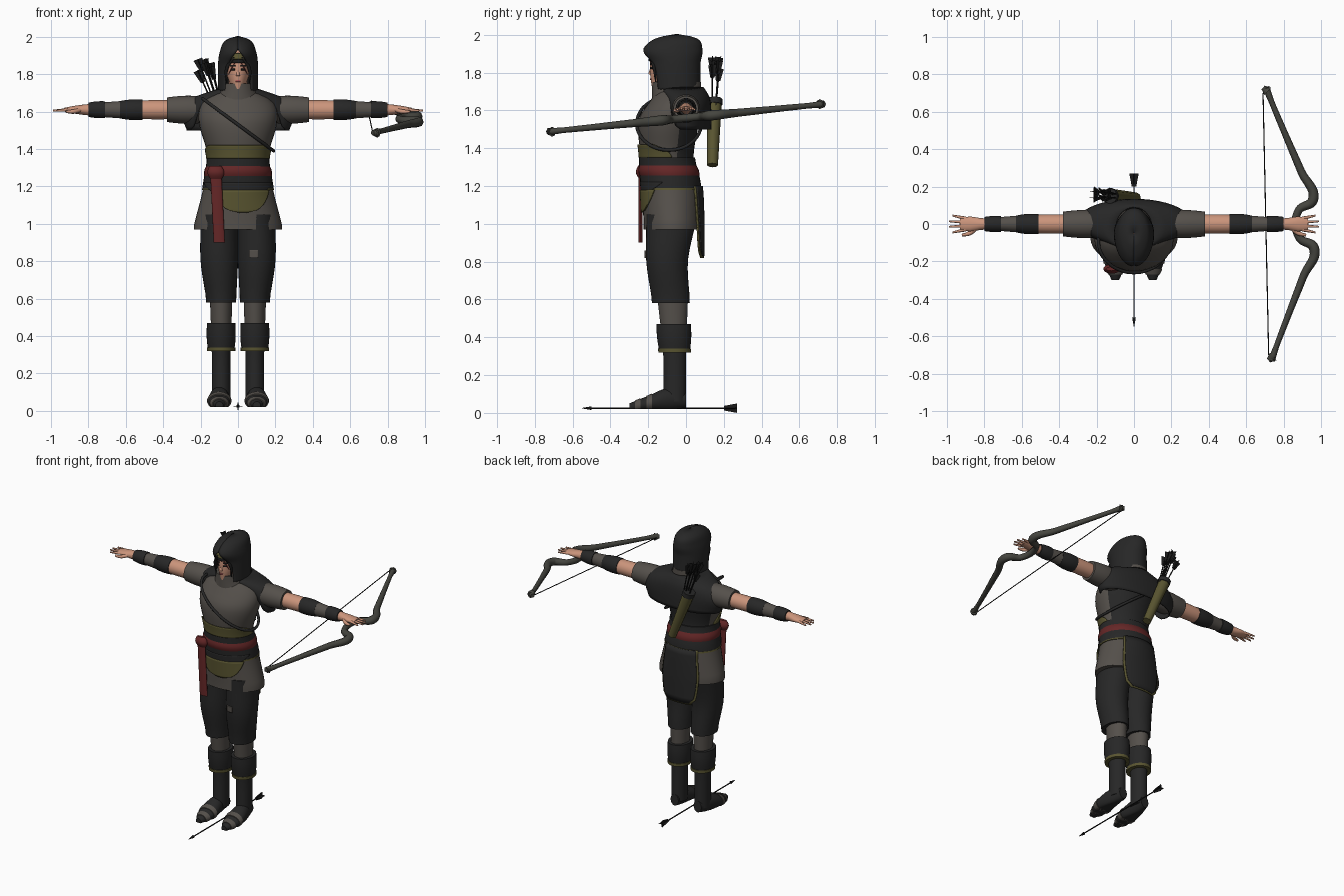
import bpy
import bmesh
from math import sin, cos, radians, pi
from mathutils import Vector, Matrix

default_cube = bpy.data.objects.get("Cube")
if default_cube:
    bpy.data.objects.remove(default_cube, do_unlink=True)


def material(name, *colour):
    mat = bpy.data.materials.new(name)
    mat.use_nodes = True
    mat.diffuse_color = (*colour, 1)
    shader = mat.node_tree.nodes["Principled BSDF"]
    shader.inputs["Base Color"].default_value = (*colour, 1)
    shader.inputs["Roughness"].default_value = .9
    return mat


CHARCOAL = material("charcoal cloth", .02, .02, .02)
GREY = material("grey brown cloth", .09, .08, .07)
OLIVE = material("olive cloth", .1, .09, .03)
RED = material("dark red cloth", .13, .02, .02)
SKIN = material("skin", .6, .3, .2)
HAIR = material("black hair", .01, .01, .01)
WOOD = material("weathered wood", .06, .06, .05)
LIPS = material("lips", .4, .1, .1)
FRONT, BACK = -90, 90

# Body profiles: position along the axis, centre of the ellipse, its two radii
BODY = [(z, 0, y, width, depth) for z, y, width, depth in (
    (1, -.07, .23, .15), (1.2, -.08, .18, .15), (1.35, -.1, .16, .14),
    (1.55, -.09, .21, .16), (1.65, -.06, .19, .13), (1.72, -.05, .09, .09))]
MANTLE = [(z, 0, y, width, .12) for z, y, width in (
    (1.5, .01, .27), (1.6, .01, .3), (1.67, 0, .24), (1.72, -.03, .1))]
COWL = [(z, 0, -.05, width, .13) for z, width in ((1.63, .14), (1.7, .11), (1.75, .1))]
HEAD = [(z, 0, y, width, depth) for z, y, width, depth in (
    (1.72, -.13, .03, .05), (1.8, -.1, .06, .09), (1.9, -.09, .06, .09), (1.95, -.08, .03, .05))]
HOOD = [(z, 0, y, width, depth) for z, y, width, depth in (
    (1.7, -.05, .1, .12), (1.85, -.06, .1, .13), (1.92, -.07, .09, .15),
    (1.98, -.05, .06, .1), (2, -.05, 0, 0))]
ARM = [(x, 0, 1.61, depth, height) for x, depth, height in (
    (.3, .05, .05), (.5, .05, .05), (.8, .03, .03), (.88, .04, .02), (.93, .03, .01))]
LEG = [(.1, .09, -.06, .05, .06), (.3, .09, -.06, .05, .06), (.6, .09, -.07, .06, .08)]
TROUSER = [(.6, .09, -.08, .08, .1), (.8, .1, -.1, .1, .11), (1, .1, -.08, .1, .13)]
FOOT = [(-.3, .1, .03, .02, .02), (-.2, .1, .05, .06, .04), (-.1, .1, .07, .05, .06), (0, .09, .07, .03, .04)]
RIBBON = [(.9, -.1, -.24, .03, .01), (1.3, -.12, -.24, .03, .01)]


def section(profile, position):
    """Smoothly interpolated ellipse of a profile."""
    last = len(profile) - 1
    position = min(max(position, profile[0][0]), profile[last][0])
    i = max(k for k in range(last) if profile[k][0] <= position)

    def slope(k):
        before, after = profile[max(k - 1, 0)], profile[min(k + 1, last)]
        return (Vector(after[1:]) - Vector(before[1:])) / (after[0] - before[0])
    start, end = profile[i], profile[i + 1]
    gap = end[0] - start[0]
    u = (position - start[0]) / gap
    v = 1 - u
    return (Vector(start[1:]) * (1 + 2 * u) * v * v + Vector(end[1:]) * (1 + 2 * v) * u * u
            + (slope(i) * v - slope(i + 1) * u) * gap * u * v)


def finish(name, bm, mat):
    mesh = bpy.data.meshes.new(name)
    bmesh.ops.recalc_face_normals(bm, faces=bm.faces)
    bm.to_mesh(mesh)
    bm.free()
    obj = bpy.data.objects.new(name, mesh)
    bpy.context.collection.objects.link(obj)
    mesh.materials.append(mat)
    bpy.ops.object.select_all(action='DESELECT')
    obj.select_set(True)
    bpy.context.view_layer.objects.active = obj
    bpy.ops.object.shade_smooth_by_angle(angle=radians(45))
    return obj


def wrap(name, mat, profile, low, high, grow=0, puff=0, spans=None, ease=.5,
         facing=FRONT, axis='z', side=1, rows=10, sides=32):
    """Cover part of a profile, with a margin and a bulge. Spans (half angles at
    both ends) leave the cover open, as a cloth panel centred on a direction."""
    bm = bmesh.new()
    rings = []
    for row in range(rows + 1):
        u = row / rows
        position = low + (high - low) * u
        a, b, width, depth = section(profile, position)
        margin = grow + puff * sin(pi * u)
        half = min(180, spans[0] + (spans[1] - spans[0]) * u ** ease) if spans else 180
        ring = []
        for i in range(sides + bool(spans)):
            turn = radians(facing + half * (2 * i / sides - 1))
            p = a + (width + margin) * cos(turn)
            q = b + (depth + margin) * sin(turn)
            point = {'x': (position, p, q), 'y': (p, position, max(q, .02)), 'z': (p, q, position)}[axis]
            ring.append(bm.verts.new((point[0] * side, point[1], point[2])))
        rings.append(ring)
    for lower, upper in zip(rings, rings[1:]):
        for i in range(len(lower) - bool(spans)):
            j = (i + 1) % len(lower)
            bm.faces.new((lower[i], lower[j], upper[j], upper[i]))
    if not spans:
        bm.faces.new(rings[0])
        bm.faces.new(rings[-1])
    obj = finish(name, bm, mat)
    if spans:
        solid = obj.modifiers.new("cloth thickness", 'SOLIDIFY')
        solid.thickness = .008
        solid.offset = 0
    return obj


def tube(name, mat, size, points, closed=False, smooth=True):
    """Round tube through (x, y, z, relative radius) points."""
    curve = bpy.data.curves.new(name, 'CURVE')
    curve.dimensions = '3D'
    curve.bevel_depth = size
    curve.bevel_resolution = 2
    curve.use_fill_caps = True
    spline = curve.splines.new('BEZIER')
    spline.bezier_points.add(len(points) - 1)
    spline.use_cyclic_u = closed
    for knot, point in zip(spline.bezier_points, points):
        knot.co = point[:3]
        knot.radius = point[3]
        knot.handle_left_type = knot.handle_right_type = 'AUTO' if smooth else 'VECTOR'
    curve.materials.append(mat)
    obj = bpy.data.objects.new(name, curve)
    bpy.context.collection.objects.link(obj)


def arrow(name, tail, tip, spin):
    """Shaft, pointed head and two crossed feathers."""
    tail, way = Vector(tail), Vector(tip) - Vector(tail)
    turn = way.to_track_quat('Z', 'Y').to_matrix().to_4x4() @ Matrix.Rotation(spin, 4, 'Z')
    bm = bmesh.new()

    def cone(base, top, start, length, squash=(1, 1)):
        place = Matrix.Translation(tail + way.normalized() * (start + length / 2))
        bmesh.ops.create_cone(bm, cap_ends=True, segments=8, radius1=base, radius2=top, depth=length,
                              matrix=place @ turn @ Matrix.Diagonal((*squash, 1, 1)))
    cone(.004, .004, 0, way.length - .04)
    cone(.01, .001, way.length - .05, .05)
    for squash in ((1, .1), (.1, 1)):
        cone(.025, .012, 0, .07, squash)
    finish(name, bm, HAIR)


# Legs, feet and arms, repeated on both sides
for label, side in (("left", 1), ("right", -1)):
    wrap(label + "_trouser", CHARCOAL, TROUSER, .58, 1.05, side=side)
    wrap(label + "_stocking", GREY, LEG, .44, .6, side=side)
    wrap(label + "_boot_shaft", CHARCOAL, LEG, .06, .35, side=side)
    wrap(label + "_boot_cuff", CHARCOAL, LEG, .33, .47, grow=.02, puff=.005, side=side)
    wrap(label + "_cuff_trim", OLIVE, LEG, .32, .34, grow=.025, side=side)
    wrap(label + "_foot", CHARCOAL, FOOT, -.3, 0, axis='y', side=side)
    for toe in (-.27, -.21):
        wrap(label + "_toe_strap", GREY, FOOT, toe, toe + .03, grow=.004, axis='y', side=side)
    wrap(label + "_arm", SKIN, ARM, .3, .93, axis='x', side=side, rows=24)
    wrap(label + "_sleeve", GREY, ARM, .15, .38, grow=.015, puff=.01, axis='x', side=side)
    wrap(label + "_elbow_bracer", CHARCOAL, ARM, .51, .63, grow=.004, puff=.004, axis='x', side=side)
    wrap(label + "_forearm_wrap", GREY, ARM, .62, .74, grow=.003, axis='x', side=side)
    wrap(label + "_wrist_bracer", CHARCOAL, ARM, .71, .8, grow=.008, puff=.003, axis='x', side=side)
    for finger in range(4):
        spread = (finger - 1.5) / 1.5
        reach = 1 - .03 * abs(spread)
        tube(f"{label}_finger_{finger}", SKIN, .01, [
            (.9 * side, .03 * spread, 1.61, 1), (reach * side, .045 * spread, 1.605, .5)])
    tube(label + "_thumb", SKIN, .012, [
        (.84 * side, -.02, 1.61, 1), (.88 * side, -.05, 1.6, 1), (.92 * side, -.06, 1.6, .6)])

# Torso with a dark back, skirt and waist layers
chest = wrap("tunic_chest", GREY, BODY, 1.3, 1.72, rows=16)
chest.data.materials.append(CHARCOAL)
for face in chest.data.polygons:
    face.material_index = int(face.normal.y > .4)
wrap("tunic_skirt", GREY, BODY, .97, 1.25, grow=.004)
wrap("waist_wrap", CHARCOAL, BODY, 1.18, 1.35, grow=.008, puff=.004)
wrap("waist_wrap_trim", OLIVE, BODY, 1.18, 1.19, grow=.01, rows=1)
wrap("front_wrap_point", CHARCOAL, BODY, 1.15, 1.22, grow=.008, spans=(5, 75))
wrap("red_belt", RED, BODY, 1.25, 1.31, grow=.01, puff=.007)
wrap("belt_tail", RED, RIBBON, .9, 1.3)
wrap("belt_knot", RED, RIBBON, 1.24, 1.31, puff=.015)
wrap("olive_sash", OLIVE, BODY, 1.35, 1.42, grow=.006, spans=(100, 60), ease=2)
wrap("olive_front_pouch", OLIVE, BODY, 1.06, 1.18, grow=.012, spans=(5, 50), facing=-83)

# Back flap with a trim border behind it
wrap("back_flap_trim", OLIVE, BODY, .82, 1.2, grow=.01, spans=(22, 40), facing=BACK, ease=.3)
wrap("back_flap", CHARCOAL, BODY, .83, 1.2, grow=.015, spans=(19, 36), facing=BACK, ease=.3)

# Mantle, cowl, strap and a patch
wrap("shoulder_mantle", CHARCOAL, MANTLE, 1.5, 1.72, spans=(110, 150), facing=BACK)
wrap("cowl", GREY, COWL, 1.63, 1.75)
strap = [(cos(step * pi / 8), sin(step * pi / 8)) for step in range(16)]
tube("quiver_strap", CHARCOAL, .009, [
    (.19 * across, -.09 + .17 * along, 1.53 - .14 * across, 1) for across, along in strap], closed=True)
wrap("trouser_patch", GREY, TROUSER, .82, .86, grow=.003, spans=(13, 13), facing=-100)

# Head and face
wrap("neck", SKIN, [(1.6, 0, -.06, .05, .05), (1.8, 0, -.08, .05, .06)], 1.6, 1.8)
wrap("head", SKIN, HEAD, 1.72, 1.95)
tube("nose", SKIN, .01, [(0, -.18, 1.84, .4), (0, -.19, 1.79, 1)])
wrap("mouth", LIPS, HEAD, 1.76, 1.77, spans=(15, 15), rows=2)
wrap("hair_fringe", HAIR, HEAD, 1.86, 1.9, grow=.005, spans=(60, 75))
wrap("headband", OLIVE, HEAD, 1.88, 1.91, grow=.01, spans=(60, 50))
for label, side in (("left", 1), ("right", -1)):
    wrap(label + "_eye", HAIR, HEAD, 1.82, 1.83, spans=(10, 10), facing=FRONT + 25, side=side, rows=2)
    wrap(label + "_brow", HAIR, HEAD, 1.84, 1.85, spans=(12, 12), facing=FRONT + 25, side=side, rows=2)
    tube(label + "_hair_lock", HAIR, .01, [
        (.02 * side, -.19, 1.89, .6), (.06 * side, -.17, 1.83, 1), (.06 * side, -.16, 1.75, .3)])
    tube(label + "_face_paint", RED, .004, [
        (.01 * side, -.19, 1.87, .4), (.03 * side, -.18, 1.84, 1), (.05 * side, -.17, 1.8, .4)])
wrap("hood", CHARCOAL, HOOD, 1.71, 2, grow=.003, spans=(140, 230), ease=3, facing=BACK, rows=24)

# Quiver with its bundle of arrows
tube("quiver", OLIVE, .036, [(.01, .14, 1.31, .8), (-.13, .15, 1.65, 1.1)], smooth=False)
tube("quiver_rim", CHARCOAL, .043, [(-.12, .15, 1.63, 1), (-.13, .15, 1.66, 1)])
for i in range(6):
    sway, depth = (i % 3 - 1) * .035, (i // 3) * .035
    arrow(f"quiver_arrow_{i}", (sway - .18, .14 + depth, 1.88 - .02 * (i % 4)), (-.03, .14, 1.4), spin=i)

# Recurve bow from one mirrored limb, with its string
limb = [(.72, .73, .9), (.75, .65, .7), (.81, .5, .8), (.9, .28, 1), (.96, .13, 1.3), (.88, .07, 1)]
whole = limb + [(x, -y, size) for x, y, size in reversed(limb)]
path = [(x - .02 * y, y, 1.56 + .1 * y, size) for x, y, size in whole]
tube("bow", WOOD, .021, path)
for end in (path[0], path[-1]):
    x, y, z = end[:3]
    tube("bow_nock", WOOD, .022, [(x - .015, y, z, .6), (x + .01, y * .97, z, 1.2)])
tube("bow_string", HAIR, .003, [(.69, .7, 1.63, 1), (.72, -.7, 1.49, 1)], smooth=False)

# Loose arrow on the ground
arrow("ground_arrow", (0, .27, .025), (0, -.55, .025), spin=0)
